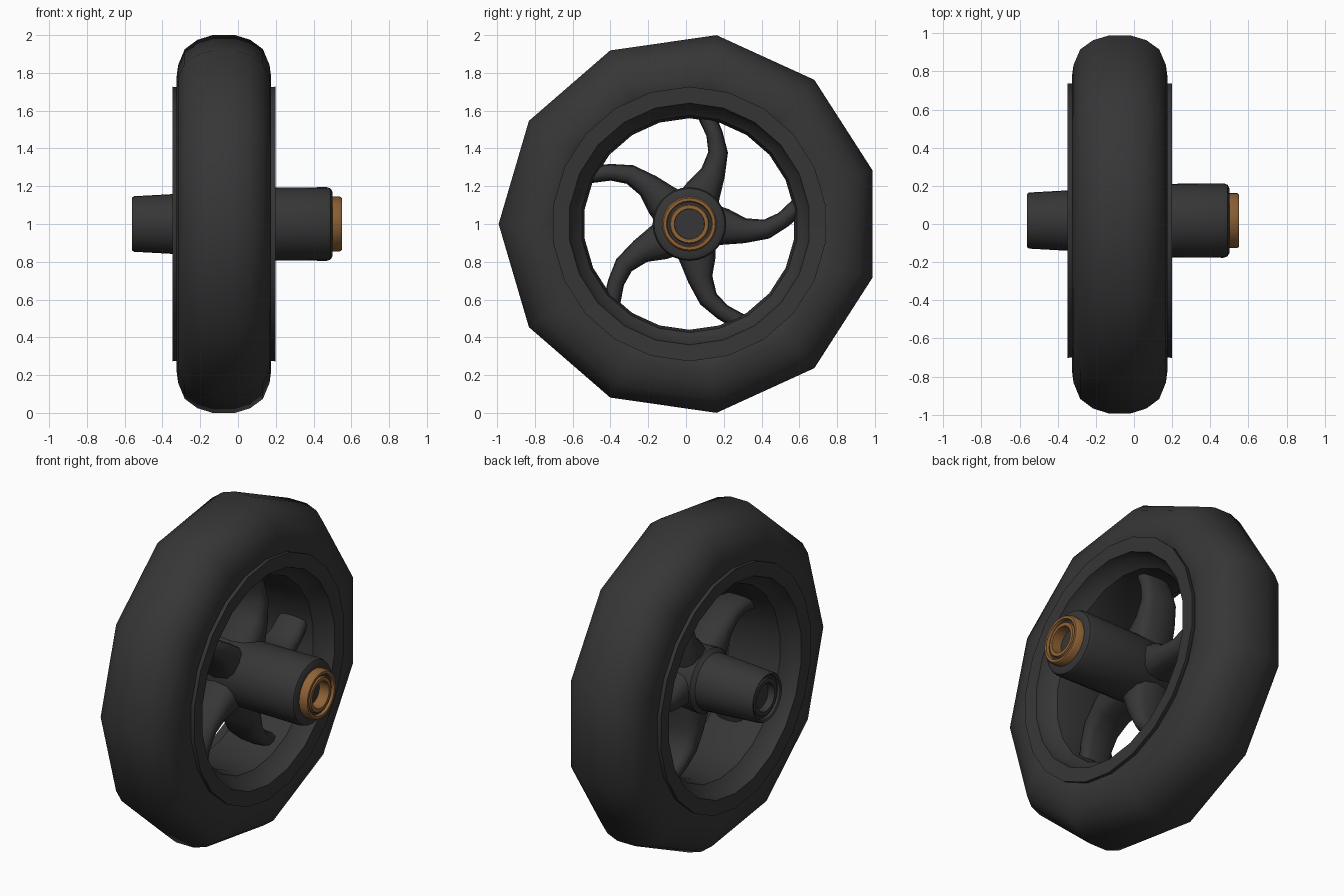
import bpy, bmesh, math
from mathutils import Matrix, Vector

if "Cube" in bpy.data.objects:
    bpy.data.objects.remove(bpy.data.objects["Cube"])

AXLE = Vector((0, 0.018, 1.0))   # wheel centre line
MID = -0.075                     # middle plane of the tyre


def material(name, rgb):
    m = bpy.data.materials.new(name)
    m.use_nodes = True
    m.diffuse_color = (*rgb, 1)
    bsdf = next(n for n in m.node_tree.nodes if n.type == 'BSDF_PRINCIPLED')
    bsdf.inputs["Base Color"].default_value = (*rgb, 1)
    return m


RUBBER = material("dark grey", (0.037, 0.037, 0.037))
BRONZE = material("bronze", (0.28, 0.125, 0.037))


def finish(bm, name, mat, angle):
    bmesh.ops.remove_doubles(bm, verts=bm.verts, dist=1e-5)
    bmesh.ops.recalc_face_normals(bm, faces=bm.faces)
    mesh = bpy.data.meshes.new(name)
    bm.to_mesh(mesh)
    bm.free()
    mesh.materials.append(mat)
    ob = bpy.data.objects.new(name, mesh)
    bpy.context.collection.objects.link(ob)
    ob.location = AXLE
    bpy.ops.object.select_all(action='DESELECT')
    ob.select_set(True)
    bpy.context.view_layer.objects.active = ob
    bpy.ops.object.shade_smooth_by_angle(angle=math.radians(angle))
    return ob


def skin(bm, rings, closed):
    """Join rings of vertices with quads."""
    n = len(rings[0])
    pairs = list(zip(rings, rings[1:] + rings[:1])) if closed else zip(rings, rings[1:])
    for a, b in pairs:
        for i in range(n):
            j = (i + 1) % n
            bm.faces.new((a[i], a[j], b[j], b[i]))


def lathe(name, profile, sides, mat, angle=40, phase=0.0, closed=False):
    """Turn (x, radius) points about the axle."""
    bm = bmesh.new()
    rings = []
    for x, r in profile:
        ring = []
        for i in range(sides):
            a = phase + math.tau * i / sides
            ring.append(bm.verts.new((x, r * math.cos(a), r * math.sin(a))))
        rings.append(ring)
    skin(bm, rings, closed)
    if not closed:
        bm.faces.new(rings[0])
        bm.faces.new(rings[-1])
    return finish(bm, name, mat, angle)


def mirrored(half):
    """Reflect a half profile about the tyre's middle plane."""
    return [(MID + x, r) for x, r in half] + [(MID - x, r) for x, r in reversed(half)]


# Tyre with eleven coarse sides
tyre = [(0.2, 0.67), (0.247, 0.70), (0.25, 0.79), (0.242, 0.85),
        (0.207, 0.935), (0.14, 0.985), (0.06, 1.01)]
lathe("tyre", mirrored(tyre), 11, RUBBER, angle=60, phase=math.pi, closed=True)

# Rim: thin flanges, a sloping shoulder and a dropped centre
rim_inner = [(0.25, 0.725), (0.273, 0.727), (0.268, 0.64), (0.215, 0.625),
             (0.17, 0.575), (0.1, 0.56)]
rim_outer = [(0.1, 0.6), (0.17, 0.62), (0.2, 0.69)]
rim_profile = mirrored(rim_inner) + [(2 * MID - x, r) for x, r in mirrored(rim_outer)]
lathe("rim", rim_profile, 22, RUBBER, angle=35, phase=math.pi / 22, closed=True)

# Hub: straight barrel on the left, tapered barrel with a bore on the right
lathe("hub_barrel", [(-0.16, 0.165), (-0.12, 0.19), (0.47, 0.195), (0.49, 0.188),
                     (0.5, 0.17), (0.5, 0.12), (0.46, 0.11)], 28, RUBBER)
lathe("hub_taper", [(-0.51, 0.08), (-0.55, 0.085), (-0.55, 0.108), (-0.54, 0.112),
                    (-0.54, 0.124), (-0.555, 0.128), (-0.56, 0.14), (-0.55, 0.147),
                    (-0.19, 0.167), (-0.17, 0.19), (-0.1, 0.19)], 28, RUBBER)

# Bronze bushing with a grooved face, and the dark axle inside it
lathe("bushing", [(0.45, 0.145), (0.54, 0.145), (0.55, 0.137), (0.55, 0.122),
                  (0.532, 0.116), (0.532, 0.106), (0.545, 0.1), (0.545, 0.08),
                  (0.45, 0.078)], 28, BRONZE, closed=True)
lathe("bushing_groove", [(0.525, 0.105), (0.534, 0.105), (0.534, 0.118), (0.525, 0.118)],
      28, RUBBER, closed=True)
lathe("axle", [(-0.45, 0.079), (0.48, 0.079)], 28, RUBBER)

# Curved spokes: centre (y, z), half width across the blade, half depth along the axle
PATH = [(0.03, 0.08, 0.12, 0.13), (0.075, 0.18, 0.095, 0.13), (0.125, 0.27, 0.066, 0.12),
        (0.152, 0.38, 0.052, 0.11), (0.132, 0.48, 0.044, 0.1), (0.085, 0.585, 0.046, 0.09)]
SPOKE_X = -0.035


def spoke(number):
    bm = bmesh.new()
    rings = []
    for i, (y, z, width, depth) in enumerate(PATH):
        prev, nxt = PATH[max(i - 1, 0)], PATH[min(i + 1, len(PATH) - 1)]
        along = Vector((0, nxt[0] - prev[0], nxt[1] - prev[1])).normalized()
        across = Vector((0, along.z, -along.y))
        ring = []
        for k in range(12):
            a = math.tau * k / 12
            c, s = math.cos(a), math.sin(a)
            # rounded-box section
            u = math.copysign(abs(c) ** 0.7, c) * width
            v = math.copysign(abs(s) ** 0.7, s) * depth
            ring.append(bm.verts.new(Vector((SPOKE_X + v, y, z)) + across * u))
        rings.append(ring)
    skin(bm, rings, False)
    bm.faces.new(rings[0])
    bm.faces.new(rings[-1])
    turn = Matrix.Rotation(math.tau * number / 5, 3, 'X')
    bmesh.ops.rotate(bm, verts=bm.verts, cent=(0, 0, 0), matrix=turn)
    finish(bm, f"spoke_{number + 1}", RUBBER, 50)


for n in range(5):
    spoke(n)
